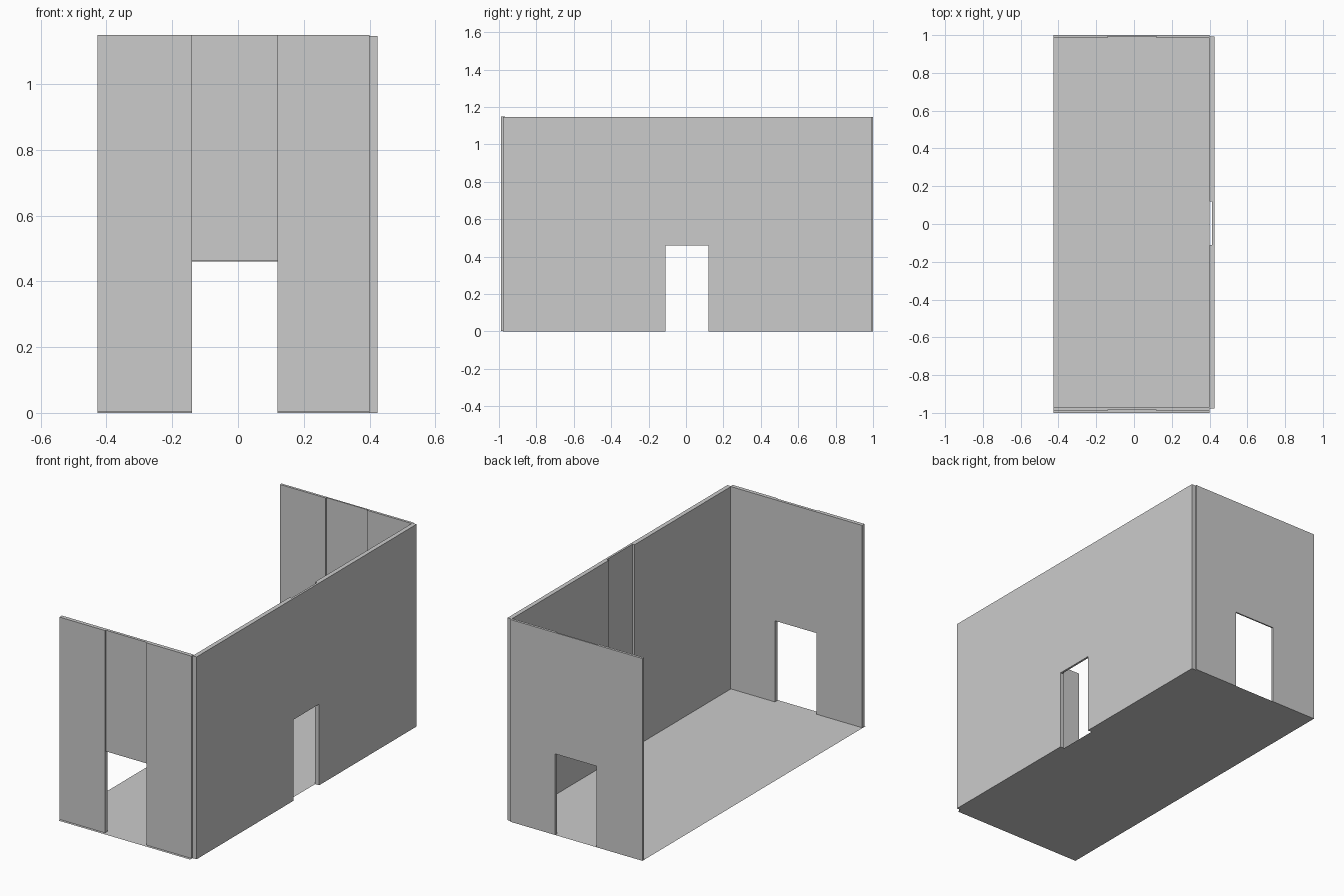
import bpy

if "Cube" in bpy.data.objects:
    bpy.data.objects.remove(bpy.data.objects["Cube"])


def box(name, x, y, z):
    """Box from its (min, max) range on each axis."""
    bpy.ops.mesh.primitive_cube_add(
        size=1, location=[(a + b) / 2 for a, b in (x, y, z)])
    ob = bpy.context.object
    ob.name = name
    ob.scale = [b - a for a, b in (x, y, z)]
    bpy.ops.object.transform_apply(location=True, rotation=False, scale=True)
    return ob


LEFT, INNER, OUTER = -0.427, 0.40, 0.425
HEIGHT, DOOR = 1.147, 0.46


def end_wall(name, y0, y1, base):
    """Two panels and a lintel set back on the -y side."""
    z = (base, base + HEIGHT)
    box(name + "_left_panel", (LEFT, -0.14), (y0, y1), z)
    box(name + "_right_panel", (0.12, INNER), (y0, y1), z)
    box(name + "_lintel", (-0.14, 0.12), (y0 + 0.006, y1), (base + DOOR, z[1]))


# Floor sheet
bpy.ops.mesh.primitive_plane_add(size=1, location=((LEFT + INNER) / 2, 0, 0))
floor = bpy.context.object
floor.name = "floor"
floor.scale = (INNER - LEFT, 2, 1)
bpy.ops.object.transform_apply(location=True, rotation=False, scale=True)

# Front and back walls with doorways
end_wall("front_wall", -0.99, -0.968, 0.003)
end_wall("back_wall", 0.986, 1.0, 0.0)

# Long side wall, lintel set back on the inside
box("side_wall_front_panel", (INNER, OUTER), (-0.978, -0.11), (0, HEIGHT))
box("side_wall_back_panel", (INNER, OUTER), (0.12, 0.992), (0, HEIGHT))
box("side_wall_lintel", (0.413, OUTER), (-0.11, 0.12), (DOOR, HEIGHT))
